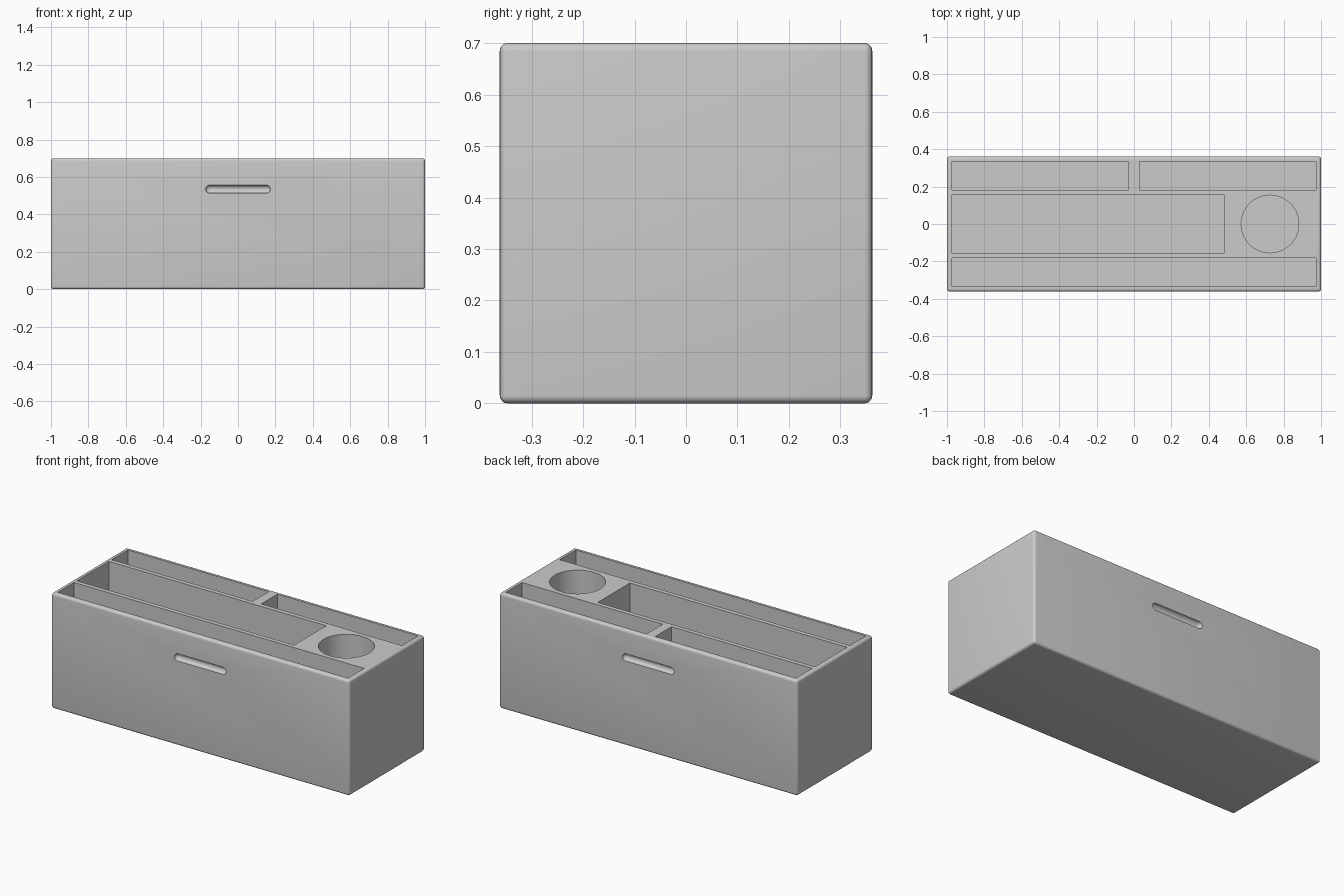
import bpy
import math

cube = bpy.data.objects.get("Cube")
if cube:
    bpy.data.objects.remove(cube, do_unlink=True)

LENGTH, DEPTH, HEIGHT = 2.0, 0.724, 0.7
WALL = 0.027
HALF_X, HALF_Y = LENGTH / 2, DEPTH / 2

grey = bpy.data.materials.new("plain_grey")
grey.use_nodes = True
colour = (0.6, 0.6, 0.6, 1)
grey.diffuse_color = colour
grey.node_tree.nodes["Principled BSDF"].inputs["Base Color"].default_value = colour


def box(name, x0, x1, y0, y1, z0, z1):
    bpy.ops.mesh.primitive_cube_add(
        size=1, location=((x0 + x1) / 2, (y0 + y1) / 2, (z0 + z1) / 2))
    ob = bpy.context.object
    ob.name = name
    ob.scale = (x1 - x0, y1 - y0, z1 - z0)
    bpy.ops.object.transform_apply(location=False, rotation=False, scale=True)
    ob.data.materials.append(grey)
    return ob


def cut(target, cutter):
    mod = target.modifiers.new("cut", "BOOLEAN")
    mod.operation = "DIFFERENCE"
    mod.solver = "EXACT"
    mod.object = cutter
    bpy.context.view_layer.objects.active = target
    bpy.ops.object.modifier_apply(modifier=mod.name)
    bpy.data.objects.remove(cutter, do_unlink=True)


def capsule(name, half_length, radius, y, z):
    # stretch a sphere into a rounded bar along x
    bpy.ops.mesh.primitive_uv_sphere_add(
        segments=32, ring_count=16, radius=radius, rotation=(0, math.pi / 2, 0))
    ob = bpy.context.object
    bpy.ops.object.transform_apply(location=False, rotation=True, scale=False)
    ob.name = name
    mesh = ob.data
    # split the middle ring so the bar keeps straight sides
    import bmesh
    bm = bmesh.new()
    bm.from_mesh(mesh)
    bmesh.ops.delete(bm, geom=[v for v in bm.verts if v.co.x < -0.0001], context="VERTS")
    for v in bm.verts:
        v.co.x += half_length - radius
    rim = [e for e in bm.edges if e.is_boundary]
    copy = bmesh.ops.duplicate(bm, geom=bm.verts[:] + bm.edges[:] + bm.faces[:])["geom"]
    other = [g for g in copy if isinstance(g, bmesh.types.BMVert)]
    bmesh.ops.scale(bm, vec=(-1, 1, 1), verts=other)
    rim = [e for e in bm.edges if e.is_boundary]
    bmesh.ops.bridge_loops(bm, edges=rim)
    bmesh.ops.recalc_face_normals(bm, faces=bm.faces)
    bm.to_mesh(mesh)
    bm.free()
    ob.location = (0, y, z)
    mesh.materials.append(grey)
    return ob


# Rounded outer block
body = box("organizer_body", -HALF_X, HALF_X, -HALF_Y, HALF_Y, 0, HEIGHT)
bevel = body.modifiers.new("round", "BEVEL")
bevel.width = 0.015
bevel.segments = 5
bpy.ops.object.modifier_apply(modifier=bevel.name)

# Rectangular compartments: front tray, main bay, two back trays
inner_x, inner_y, bay_y = HALF_X - WALL, HALF_Y - WALL, 0.154
tray_y = bay_y + WALL
for x0, x1, y0, y1 in (
        (-inner_x, inner_x, -inner_y, -tray_y),
        (-inner_x, 0.484, -bay_y, bay_y),
        (-inner_x, -0.029, tray_y, inner_y),
        (0.029, inner_x, tray_y, inner_y)):
    cut(body, box("compartment_cutter", x0, x1, y0, y1, WALL, HEIGHT + 0.1))

# Round cup holder
bpy.ops.mesh.primitive_cylinder_add(
    vertices=64, radius=bay_y, depth=HEIGHT, location=(0.727, 0, WALL + HEIGHT / 2))
cup = bpy.context.object
cup.data.materials.append(grey)
cut(body, cup)

# Finger grooves on the front and back
for side in (-1, 1):
    cut(body, capsule("groove_cutter", 0.173, 0.022, side * HALF_Y, 0.535))

# Smooth rounded surfaces, crisp compartment edges
bpy.ops.object.select_all(action="DESELECT")
body.select_set(True)
bpy.context.view_layer.objects.active = body
bpy.ops.object.shade_smooth_by_angle(angle=math.radians(30))
